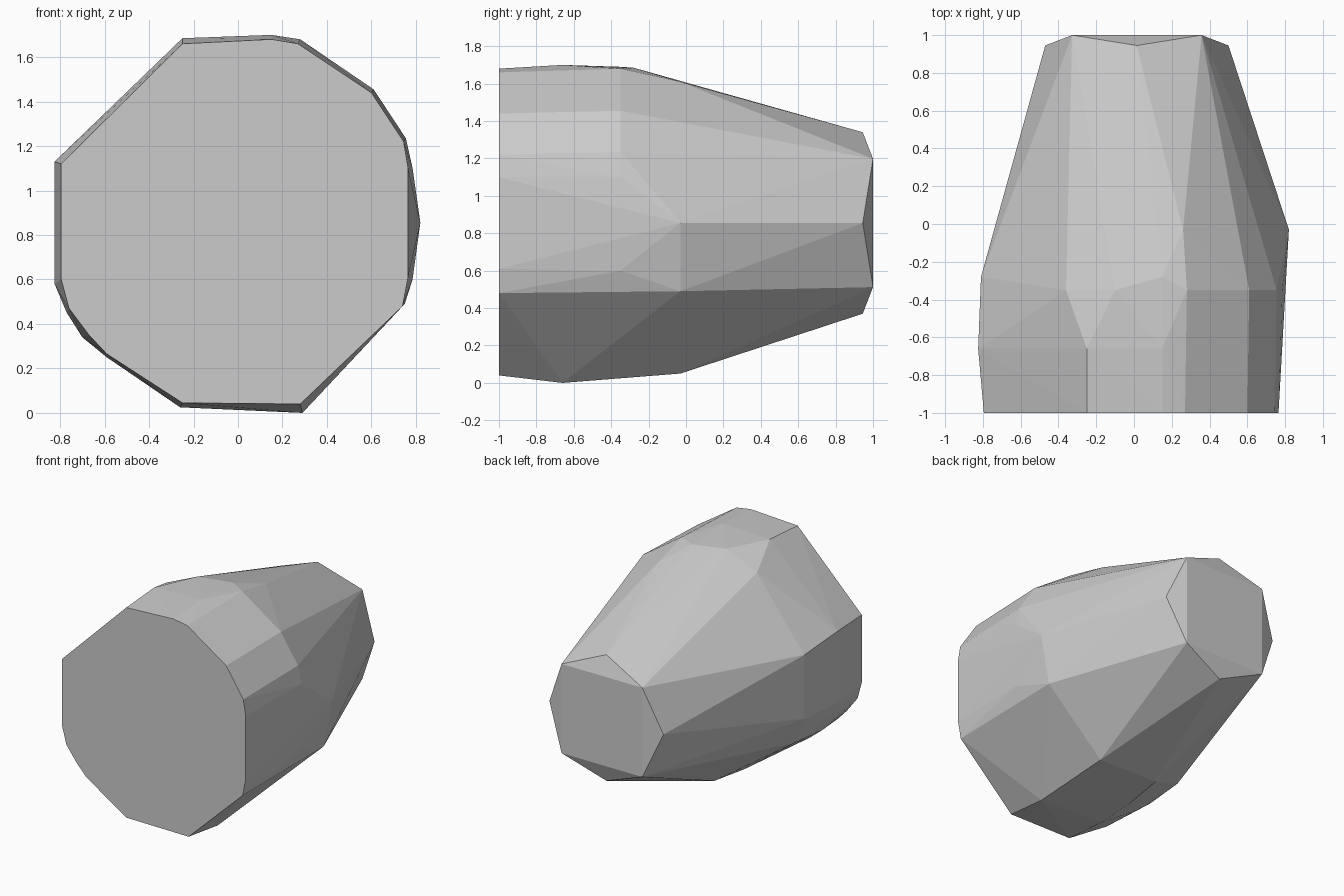
import bpy, bmesh, math

if "Cube" in bpy.data.objects:
    bpy.data.objects.remove(bpy.data.objects["Cube"])

bm = bmesh.new()


def ring(y, pts):
    """Add one (x, z) cross-section at depth y."""
    for x, z in pts:
        bm.verts.new((x, y, z))


def regular(y, r, count, phase):
    """Regular section around the body axis of the narrow end."""
    ring(y, [(0.015 + r * math.cos(phase + math.tau * i / count),
              0.855 + r * math.sin(phase + math.tau * i / count))
             for i in range(count)])


# Flat wide front face
ring(-1.0, [(-0.25, 1.66), (0.15, 1.68), (0.27, 1.66), (0.60, 1.44),
            (0.745, 1.22), (0.765, 1.10), (0.765, 0.61), (0.74, 0.48),
            (0.28, 0.04), (-0.25, 0.045), (-0.59, 0.265), (-0.67, 0.35),
            (-0.76, 0.47), (-0.795, 0.60), (-0.795, 1.12)])
# Widest section, bulging left and down
ring(-0.66, [(-0.25, 1.685), (0.15, 1.70), (0.29, 0.0), (-0.26, 0.025),
             (-0.59, 0.25), (-0.70, 0.34), (-0.77, 0.45),
             (-0.825, 0.58), (-0.825, 1.13)])
# Shoulder before the taper
ring(-0.35, [(-0.36, 1.575), (-0.10, 1.69), (0.28, 1.68), (0.61, 1.455),
             (0.755, 1.235), (0.785, 1.10), (0.785, 0.60), (0.745, 0.485),
             (-0.25, 0.035), (-0.69, 0.36)])
ring(-0.28, [(0.15, 1.685), (-0.81, 0.60), (-0.81, 1.09)])
# Start of the taper
ring(-0.03, [(0.82, 0.855), (0.26, 1.61), (0.75, 0.49), (0.28, 0.05),
             (-0.22, 0.06), (-0.73, 0.855)])
# Narrow back end: octagon closed by a slightly domed square cap
regular(0.945, 0.485, 8, 0)
regular(1.0, 0.485, 4, math.pi / 4)

# Wrap the sections in one faceted skin
hull = bmesh.ops.convex_hull(bm, input=bm.verts[:])
loose = [v for v in bm.verts if not v.link_faces]
bmesh.ops.delete(bm, geom=loose, context='VERTS')
bmesh.ops.dissolve_limit(bm, angle_limit=math.radians(1),
                         verts=bm.verts[:], edges=bm.edges[:])
bmesh.ops.recalc_face_normals(bm, faces=bm.faces[:])

mesh = bpy.data.meshes.new("faceted_body")
bm.to_mesh(mesh)
bm.free()
body = bpy.data.objects.new("faceted_body", mesh)
bpy.context.collection.objects.link(body)
